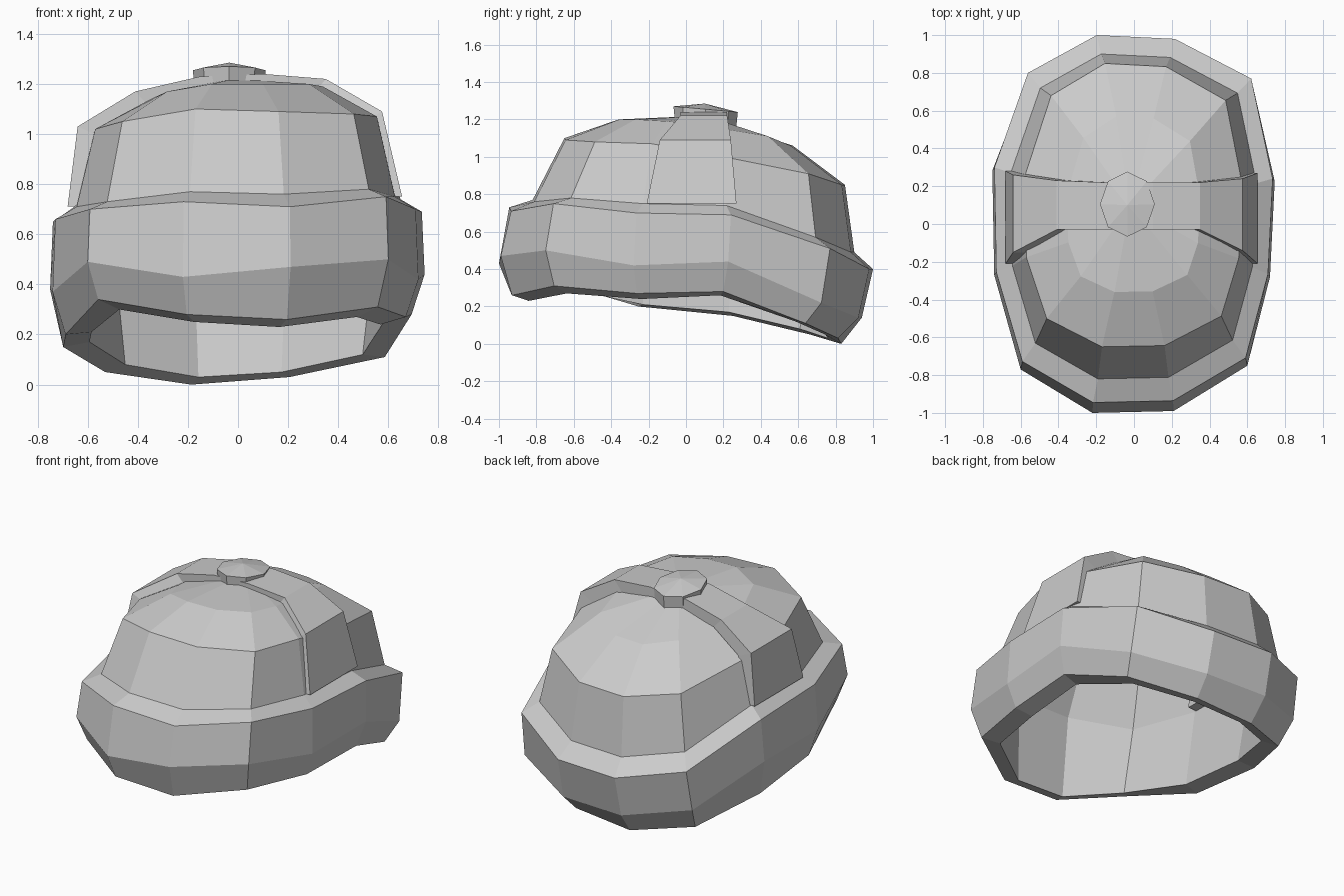
import bpy, bmesh
from math import cos, sin, tau
from mathutils import Vector

if "Cube" in bpy.data.objects:
    bpy.data.objects.remove(bpy.data.objects["Cube"])

# Twelve-sided plan outline shared by band and dome (counterclockwise from front right)
PLAN = [(.21, -.99), (.6, -.75), (.72, -.28), (.745, .24), (.63, .77), (.22, .98),
        (-.2, 1), (-.57, .8), (-.75, .3), (-.74, -.27), (-.6, -.77), (-.22, -1)]


def ring(sx, front, back, heights):
    """Plan outline scaled in x, in front and behind, with a height per corner."""
    return [Vector((x * sx, y * (front if y < 0 else back), z))
            for (x, y), z in zip(PLAN, heights)]


def loft(name, rings, wrap=False, apex=None, caps=False):
    bm = bmesh.new()
    rows = [[bm.verts.new(p) for p in r] for r in rings]
    n = len(rows[0])
    pairs = list(zip(rows, rows[1:])) + ([(rows[-1], rows[0])] if wrap else [])
    for a, b in pairs:
        for i in range(n):
            j = (i + 1) % n
            bm.faces.new((a[i], a[j], b[j], b[i]))
    if apex:
        top = bm.verts.new(apex)
        for i in range(n):
            bm.faces.new((rows[-1][i], rows[-1][(i + 1) % n], top))
    if caps:
        bm.faces.new(rows[0][::-1])
        bm.faces.new(rows[-1])
    bmesh.ops.recalc_face_normals(bm, faces=bm.faces)
    me = bpy.data.meshes.new(name)
    bm.to_mesh(me)
    bm.free()
    ob = bpy.data.objects.new(name, me)
    bpy.context.collection.objects.link(ob)
    return ob


# Turned-up band: inner lip, bottom, bulge, top edge, ledge
z_top = [.71, .75, .70, .69, .51, .40, .40, .46, .65, .66, .70, .73]
z_mid = [.47, .50, .42, .44, .22, .14, .14, .20, .38, .37, .49, .43]
z_low = [.26, .31, .27, .28, .11, .03, .00, .05, .15, .20, .34, .28]
z_lip = [z + d for z, d in zip(z_low, [-.03, -.04, -.03, -.02, .01, .02,
                                       .03, .03, .02, .01, -.04, -.03])]
z_base = [z + d for z, d in zip(z_top, [.05, .03, .05, .05, .06, .09,
                                        .09, .08, .06, .05, .03, .04])]
base = ring(.87, .82, .9, z_base)
loft("band", [ring(.79, .85, .76, z_lip), ring(.93, .94, .83, z_low),
              ring(1, 1, .94, z_mid), ring(.985, .945, 1, z_top), base], wrap=True)

# Faceted crown: wall, shoulder crease, upper crease, apex
z_crease = [1.09, 1.08, 1.07, 1.0, .91, .85, .85, .88, .97, 1.02, 1.05, 1.10]
z_upper = [1.20, 1.20, 1.19, 1.16, 1.11, 1.06, 1.06, 1.09, 1.12, 1.14, 1.17, 1.20]
loft("crown", [base, ring(.77, .65, .85, z_crease), ring(.47, .36, .57, z_upper)],
     apex=(-.02, .1, 1.22))

# Raised strip over the crown from side to side: x, z, front y, back y
ARCH = [(-.68, .71, -.21, .28), (-.64, 1.03, -.15, .26), (-.41, 1.17, -.03, .23),
        (-.15, 1.23, -.03, .22), (.10, 1.24, -.03, .22), (.35, 1.22, -.03, .22),
        (.575, 1.09, -.14, .24), (.655, .75, -.21, .27)]
core = Vector((-.02, .75))
sections = []
for x, z, f, b in ARCH:
    inner = Vector((x, z)).lerp(core, .14)
    sections.append([(x, f, z), (x, b, z), (inner.x, b, inner.y), (inner.x, f, inner.y)])
loft("crown_strip", sections, caps=True)


# Eight-sided top button, slightly tilted back
def button_ring(s, z):
    pts = []
    for i in range(8):
        a = tau * i / 8 + tau / 4
        y = .105 + .172 * s * sin(a)
        pts.append((-.035 + .145 * s * cos(a), y, z - .09 * (y - .1)))
    return pts


loft("top_button", [button_ring(.95, 1.17), button_ring(1, 1.255)], apex=(-.035, .1, 1.285))
